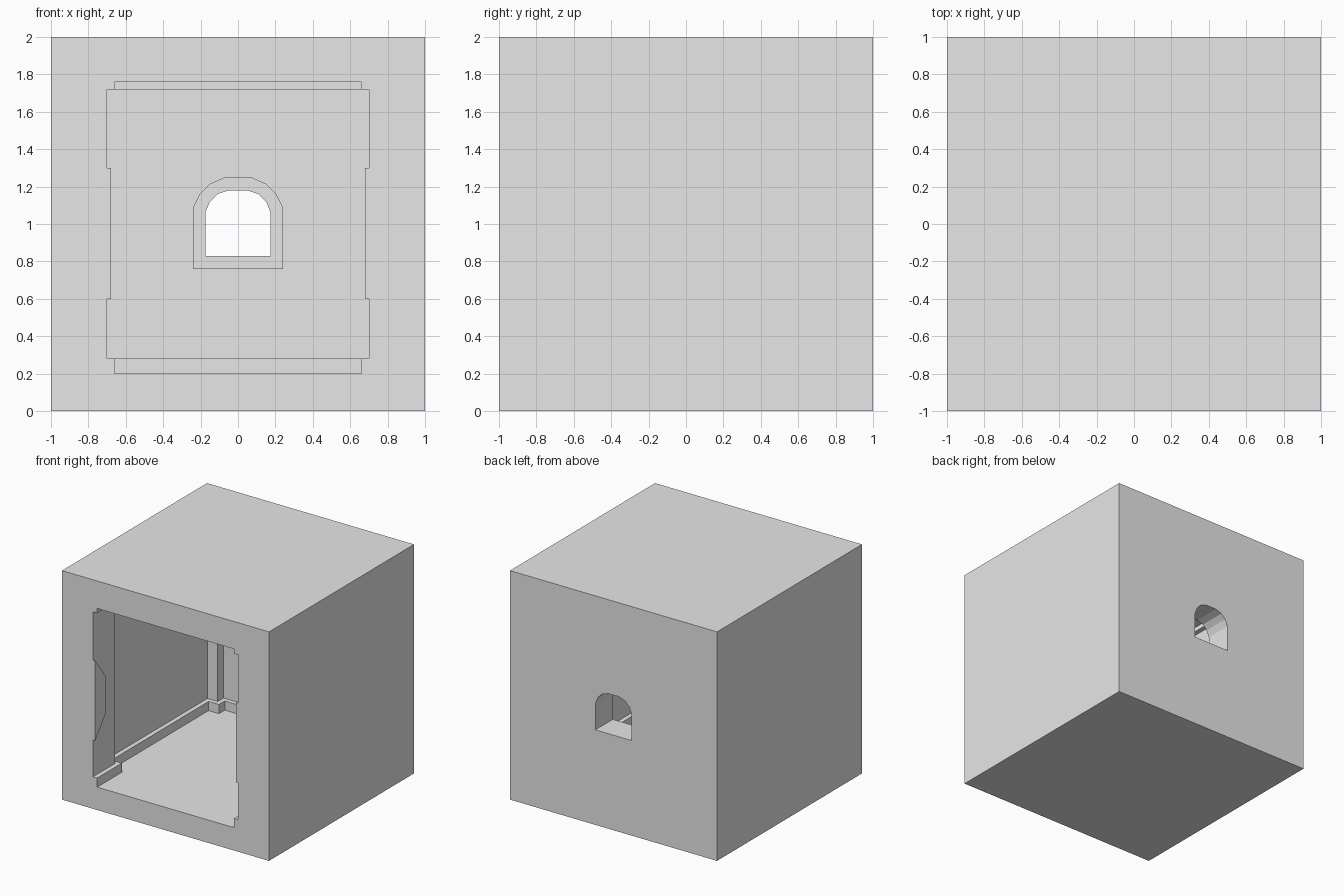
import bpy, bmesh
from mathutils import Vector

if "Cube" in bpy.data.objects:
    bpy.data.objects.remove(bpy.data.objects["Cube"])

stone = bpy.data.materials.new("pale_grey")
stone.use_nodes = True
stone.diffuse_color = (0.8, 0.8, 0.8, 1)
stone.node_tree.nodes["Principled BSDF"].inputs["Base Color"].default_value = (0.8, 0.8, 0.8, 1)


def prism(name, points, offset):
    """Extrude a closed outline of 3D points along an offset."""
    bm = bmesh.new()
    face = bm.faces.new([bm.verts.new(p) for p in points])
    ext = bmesh.ops.extrude_face_region(bm, geom=[face])["geom"]
    bmesh.ops.translate(bm, vec=Vector(offset),
                        verts=[g for g in ext if isinstance(g, bmesh.types.BMVert)])
    bmesh.ops.recalc_face_normals(bm, faces=bm.faces)
    mesh = bpy.data.meshes.new(name)
    bm.to_mesh(mesh)
    bm.free()
    mesh.materials.append(stone)
    obj = bpy.data.objects.new(name, mesh)
    bpy.context.collection.objects.link(obj)
    return obj


def mirrored(half):
    return half + [(-a, b) for a, b in reversed(half)]


def plan_prism(name, half, z0, z1):
    return prism(name, [(x, y, z0) for x, y in mirrored(half)], (0, 0, z1 - z0))


def arch_prism(name, half, y0, y1):
    return prism(name, [(x, y0, z) for x, z in mirrored(half)], (0, y1 - y0, 0))


def cut(obj, cutters):
    for cutter in cutters:
        mod = obj.modifiers.new("cut", 'BOOLEAN')
        mod.operation = 'DIFFERENCE'
        mod.solver = 'EXACT'
        mod.object = cutter
    bpy.context.view_layer.update()
    deps = bpy.context.evaluated_depsgraph_get()
    mesh = bpy.data.meshes.new_from_object(obj.evaluated_get(deps))
    obj.modifiers.clear()
    obj.data = mesh


def room_plan(trim):
    """Half plan of the room with corner piers, drawn in by the trim depth."""
    pier, wall = 0.7 - trim, 0.8 - trim
    front, back = -0.7 + trim, 0.72 - trim
    return [(pier, -1.1), (pier, front), (wall, front),
            (wall, back), (pier, back), (pier, 0.8 - trim)]


# Outer block
shell = plan_prism("room_shell", [(1, -1), (1, 1)], 0, 2)

# Room void: wide between the trims, narrower at skirting and cornice
room = plan_prism("room_cutter", room_plan(0), 0.28, 1.72)
trim_void = plan_prism("trim_cutter", room_plan(0.04), 0.2, 1.76)

# Arched window opening and its raised surround
opening = [(0.175, 0.83), (0.175, 1.06), (0.15, 1.12), (0.11, 1.16), (0.05, 1.18)]
surround = [(0.24, 0.76), (0.24, 1.09), (0.205, 1.16), (0.15, 1.215), (0.07, 1.25)]
window = arch_prism("window_cutter", opening, 0.6, 1.1)
window_surround = arch_prism("window_surround", surround, 0.76, 0.8)

cut(shell, [room, trim_void, window])
cut(window_surround, [window])
for cutter in (room, trim_void, window):
    bpy.data.objects.remove(cutter)

# Tapered plates on the two door jambs
plate = [(-1, 0.6), (-0.85, 0.79), (-0.85, 1.1), (-1, 1.3)]
for side, sign in (("left", 1), ("right", -1)):
    prism(side + "_jamb_plate", [(sign * 0.7, y, z) for y, z in plate], (-sign * 0.02, 0, 0))
